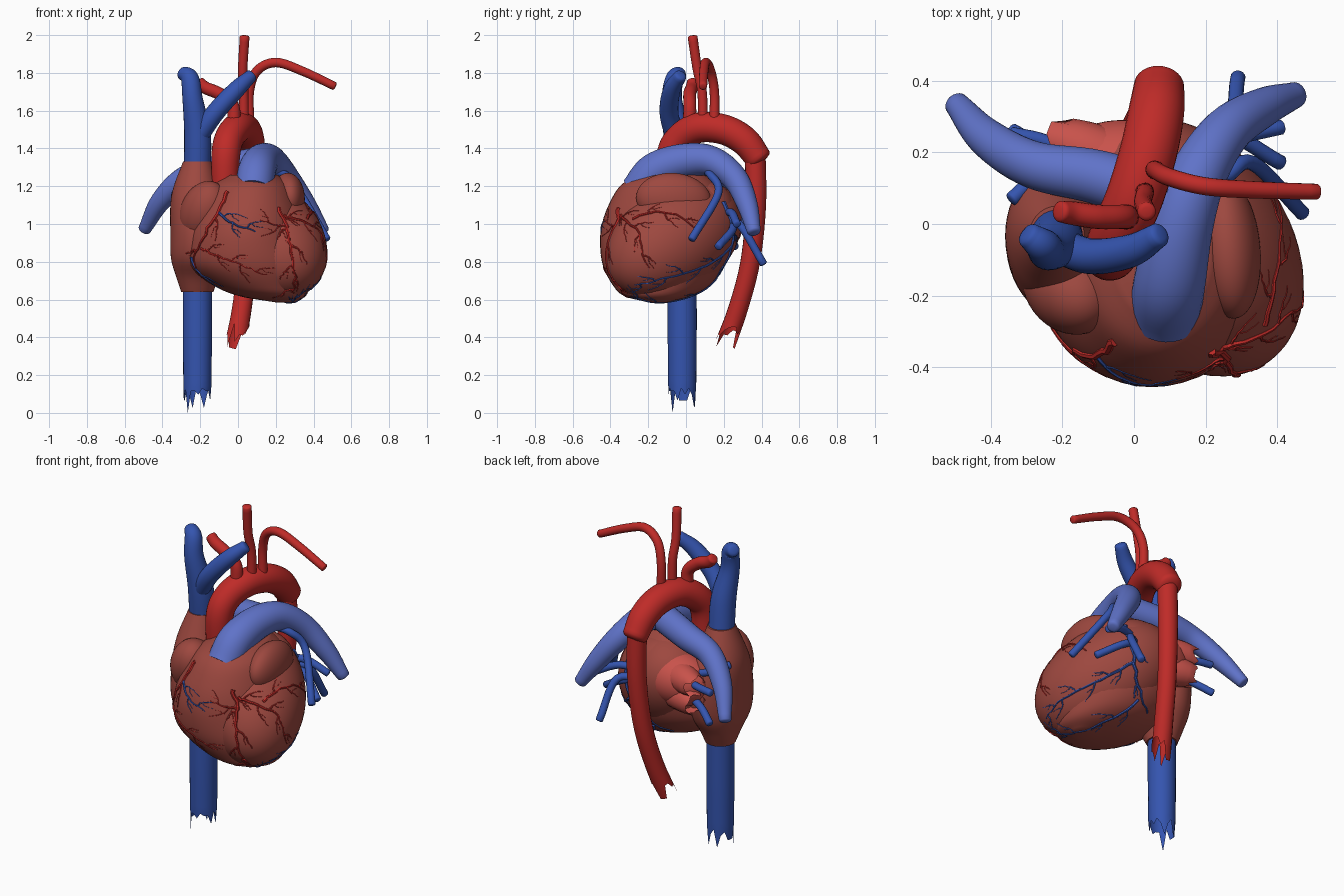
import bpy, bmesh, math, random
from mathutils import Vector, Matrix
from mathutils.bvhtree import BVHTree

if "Cube" in bpy.data.objects:
    bpy.data.objects.remove(bpy.data.objects["Cube"])

random.seed(4)

def material(name, rgb):
    m = bpy.data.materials.new(name)
    m.diffuse_color = (*rgb, 1)
    m.use_nodes = True
    m.node_tree.nodes["Principled BSDF"].inputs["Base Color"].default_value = m.diffuse_color
    return m

MUSCLE = material("muscle", (0.34, 0.065, 0.05))
PINK = material("atrium_red", (0.58, 0.085, 0.07))
RED = material("artery_red", (0.52, 0.024, 0.021))
BLUE = material("vein_blue", (0.035, 0.09, 0.43))
PALE = material("pulmonary_blue", (0.115, 0.17, 0.58))

def finish(name, bm, mat, angle=50):
    bmesh.ops.recalc_face_normals(bm, faces=bm.faces)
    me = bpy.data.meshes.new(name)
    bm.to_mesh(me)
    bm.free()
    me.materials.append(mat)
    ob = bpy.data.objects.new(name, me)
    bpy.context.collection.objects.link(ob)
    bpy.context.view_layer.objects.active = ob
    ob.select_set(True)
    bpy.ops.object.shade_smooth_by_angle(angle=math.radians(angle))
    ob.select_set(False)
    return ob

def spline(pts, n):
    """Smooth curve through points of any dimension."""
    p = [Vector(q) for q in pts]
    p = [2 * p[0] - p[1]] + p + [2 * p[-1] - p[-2]]
    out = []
    for i in range(1, len(p) - 2):
        a, b, c, d = p[i - 1:i + 3]
        for k in range(n):
            t = k / n
            out.append(0.5 * (2 * b + (c - a) * t + (2 * a - 5 * b + 4 * c - d) * t * t
                              + (3 * b - a - 3 * c + d) * t ** 3))
    return out + [p[-2]]

def bridge(bm, rings, cap_start=True, cap_end=True):
    for a, b in zip(rings, rings[1:]):
        for i in range(len(a)):
            j = (i + 1) % len(a)
            bm.faces.new((a[i], a[j], b[j], b[i]))
    if cap_start:
        bm.faces.new(rings[0][::-1])
    if cap_end:
        bm.faces.new(rings[-1])

def sweep(bm, pts, radii, sides, torn=0):
    """Tube along a path; torn gives the far end a ragged open edge."""
    rings, u = [], None
    for i, p in enumerate(pts):
        t = (pts[min(i + 1, len(pts) - 1)] - pts[max(i - 1, 0)]).normalized()
        u = t.orthogonal() if u is None else u - t * u.dot(t)
        u.normalize()
        v = t.cross(u)
        ring = []
        for k in range(sides):
            a = math.tau * k / sides
            q = p + (u * math.cos(a) + v * math.sin(a)) * radii[i]
            if torn and i == len(pts) - 1 and k:  # the first tooth keeps full length
                q -= t * torn * random.choice((.2, .5, .75, .9, 1))
            ring.append(bm.verts.new(q))
        rings.append(ring)
    bridge(bm, rings, cap_end=not torn)

def vessel(name, pts, mat, sides=24, torn=0):
    """pts are (x, y, z, radius)."""
    s = spline(pts, 7)
    if torn:  # leave one long last segment for the ragged teeth
        end = s[-1].copy()
        s = [q for q in s if (Vector(q[:3]) - Vector(end[:3])).length > torn * 1.05] + [end]
    path, rad = [Vector(q[:3]) for q in s], [q[3] for q in s]
    if not torn:  # rounded tip
        t = (path[-1] - path[-2]).normalized()
        r = rad[-1]
        path += [path[-1] + t * r * 0.2, path[-1] + t * r * 0.32]
        rad += [r * 0.85, r * 0.5]
    bm = bmesh.new()
    sweep(bm, path, rad, sides, torn)
    return finish(name, bm, mat)

def loft(name, rows, mat, sides=48):
    """Stack of ellipses given as (z, cx, cy, rx, ry)."""
    bm = bmesh.new()
    rings = [[bm.verts.new((cx + rx * math.cos(math.tau * k / sides),
                            cy + ry * math.sin(math.tau * k / sides), z)) for k in range(sides)]
             for z, cx, cy, rx, ry in spline(rows, 5)]
    bridge(bm, rings)
    return finish(name, bm, mat)

def blob(name, centre, radii, axis, mat):
    """Ellipsoid whose long z axis points along axis."""
    bm = bmesh.new()
    rot = Vector(axis).to_track_quat('Z', 'Y').to_matrix().to_4x4()
    bmesh.ops.create_uvsphere(bm, u_segments=48, v_segments=28, radius=1,
                              matrix=Matrix.Translation(centre) @ rot @ Matrix.Diagonal((*radii, 1)))
    return finish(name, bm, mat)

# Heart muscle
body = [
    loft("right_ventricle", [(.585, .25, -.15, .05, .05), (.62, .18, -.15, .18, .18),
         (.68, .12, -.13, .26, .26), (.78, .07, -.12, .33, .32), (.9, .05, -.11, .32, .345),
         (1.0, .05, -.1, .3, .345), (1.1, .06, -.09, .265, .32), (1.2, .07, -.09, .21, .26),
         (1.26, .08, -.08, .13, .18)], MUSCLE),
    blob("left_ventricle", (.15, -.065, .92), (.285, .285, .42), (.5, -.72, -.5), MUSCLE),
    loft("right_atrium", [(1.33, -.215, -.03, .076, .08), (1.2, -.22, -.03, .12, .14),
         (1.1, -.21, -.03, .148, .19), (.95, -.2, -.04, .158, .22), (.82, -.205, -.04, .15, .2),
         (.72, -.215, -.025, .112, .13), (.64, -.215, -.02, .085, .085)], MUSCLE),
    blob("right_auricle", (-.18, -.17, 1.06), (.125, .13, .18), (.3, -.4, .8), MUSCLE),
    blob("left_auricle", (.262, -.065, 1.13), (.09, .14, .2), (.1, -1, .1), MUSCLE),
    blob("left_atrium", (-.03, .13, 1.03), (.16, .155, .22), (1, 0, .05), PINK),
    blob("left_atrium_wall", (.08, .1, 1.06), (.165, .17, .2), (1, 0, .1), MUSCLE),
]
for i, (z, y) in enumerate([(1.07, .245), (.96, .24)]):
    vessel(f"pulmonary_vein_stump_{i}", [(-.06, .17, z, .09), (-.15, .21, z, .08),
           (-.25, y, z - .01, .06)], PINK, 18, .05)

# Great veins
vessel("inferior_vena_cava", [(-.215, -.02, .68, .077), (-.215, -.02, .4, .077),
       (-.215, -.02, .2, .075), (-.215, -.02, 0, .072)], BLUE, 22, .13)
vessel("superior_vena_cava", [(-.215, -.03, 1.3, .072), (-.215, -.05, 1.48, .07),
       (-.24, -.075, 1.66, .054), (-.255, -.06, 1.77, .048), (-.295, -.03, 1.8, .035)], BLUE)
vessel("left_brachiocephalic_vein", [(-.21, -.06, 1.46, .05), (-.12, -.09, 1.59, .05),
       (-.01, -.075, 1.71, .046), (.07, -.03, 1.785, .034)], BLUE)

# Aorta and its branches
vessel("aortic_arch", [(-.07, -.08, 1.15, .07), (-.065, -.08, 1.36, .076), (-.045, -.03, 1.455, .078),
       (0, .07, 1.51, .08), (.04, .2, 1.5, .08), (.062, .31, 1.44, .078), (.07, .385, 1.345, .07)], RED, 28)
vessel("descending_aorta", [(.07, .365, 1.4, .056), (.068, .37, 1.1, .054), (.05, .34, .8, .052),
       (.02, .275, .55, .052), (-.02, .195, .33, .055)], RED, 18, .15)
vessel("brachiocephalic_artery", [(-.02, .02, 1.53, .036), (-.03, .02, 1.63, .034),
       (-.1, .02, 1.69, .034), (-.17, .03, 1.72, .033), (-.205, .035, 1.75, .03)], RED, 18)
vessel("left_carotid_artery", [(.03, .09, 1.53, .027), (.03, .085, 1.7, .025),
       (.025, .06, 1.82, .025), (.035, .035, 1.99, .026)], RED, 18)
vessel("left_subclavian_artery", [(.06, .15, 1.53, .027), (.06, .15, 1.7, .025), (.1, .13, 1.81, .025),
       (.2, .105, 1.855, .025), (.34, .095, 1.81, .024), (.51, .09, 1.73, .022)], RED, 18)

# Pulmonary arteries
vessel("pulmonary_trunk", [(.085, -.25, 1.17, .1), (.1, -.16, 1.28, .1), (.13, 0, 1.335, .092),
       (.18, .14, 1.33, .08), (.26, .26, 1.24, .068), (.36, .325, 1.1, .055),
       (.45, .36, .96, .036)], PALE, 28)
vessel("right_pulmonary_artery", [(.12, .06, 1.33, .08), (-.1, .13, 1.29, .076), (-.28, .165, 1.24, .066),
       (-.41, .24, 1.12, .054), (-.495, .335, .97, .034)], PALE, 28)

# Small lung vessels on both sides
for i, pts in enumerate([
        [(.13, .1, 1.28), (.25, .13, 1.26), (.33, .17, 1.16), (.47, .03, .92)],
        [(.1, .18, 1.02), (.25, .25, .98), (.41, .17, .88)],
        [(.1, .2, .98), (.26, .28, 1.0), (.29, .41, .79)],
        [(.15, .2, 1.05), (.28, .24, 1.06), (.41, .27, 1.0)],
        [(-.12, .15, 1.08), (-.25, .14, 1.12), (-.34, .07, 1.16)],
        [(-.15, .18, 1.05), (-.25, .23, 1.06), (-.34, .25, 1.06)],
        [(-.15, .17, .96), (-.25, .21, .93), (-.34, .26, .88)]]):
    vessel(f"lung_vessel_{i}", [(*p, .021) for p in pts], BLUE, 14)

# Coronary vessels draped over the muscle
verts, polys = [], []
for ob in body:
    off = len(verts)
    verts += [v.co.copy() for v in ob.data.vertices]
    polys += [[off + k for k in p.vertices] for p in ob.data.polygons]
tree = BVHTree.FromPolygons(verts, polys)
CORE = Vector((.1, -.08, .93))

def drape(p):
    d = (p - CORE).normalized()
    hit = tree.ray_cast(CORE + d * 1.5, -d)
    return hit[0] if hit[0] else p

def coronary(bm, pts, r, twigs, depth=2, side=1):
    jitter = r * 0.7
    path = [drape(p + Vector([random.uniform(-jitter, jitter) for _ in range(3)]))
            for p in spline(pts, 5)]
    n = len(path)
    sweep(bm, path, [r * (1 - 0.65 * i / (n - 1)) for i in range(n)], 7)
    if depth == 0:
        return
    for k in range(twigs):
        i = min(n - 2, int((k + 1) * n / (twigs + 1)))
        p, t = path[i], (path[i + 1] - path[i - 1]).normalized()
        s = (p - CORE).normalized().cross(t) * side
        side = -side
        size = random.uniform(.07, .13) * (1 if depth == 2 else .5)
        mid = p + (s * .7 + t * .45) * size * .5
        coronary(bm, [p, mid, p + (s * .7 + t * .9) * size], r * .55, 1, depth - 1, side)

arteries = [
    ([(.22, -.38, 1.1), (.27, -.4, 1.0), (.27, -.4, .85), (.3, -.38, .7), (.3, -.33, .62)], .012, 6),
    ([(.25, -.37, 1.05), (.36, -.33, 1.02), (.44, -.25, .95), (.46, -.2, .76)], .009, 5),
    ([(.38, -.3, 1.03), (.42, -.2, 1.08), (.44, -.05, 1.06), (.42, .08, .95)], .009, 3),
    ([(-.06, -.32, 1.17), (-.09, -.36, 1.08), (-.17, -.35, .95), (-.24, -.28, .82), (-.2, -.2, .7)], .013, 2),
    ([(-.2, -.33, .87), (-.1, -.4, .83), (.02, -.42, .79), (.15, -.4, .74)], .008, 5),
    ([(.26, -.4, 1.0), (.2, -.43, 1.0), (.12, -.45, 1.03)], .007, 2),
]
veins = [
    ([(.24, .2, 1.12), (.22, .25, .95), (.14, .2, .78), (0, .13, .66)], .014, 2),
    ([(.2, .25, .88), (.36, .14, .76), (.45, -.1, .7), (.42, -.28, .66)], .009, 7),
    ([(.1, .18, .7), (.2, .02, .6), (.3, -.2, .58), (.33, -.3, .6)], .009, 6),
    ([(-.1, -.36, 1.06), (-.02, -.42, 1.0), (.1, -.45, .96)], .008, 3),
    ([(-.26, -.26, .82), (-.2, -.24, .72), (-.1, -.2, .66)], .01, 1),
]
for name, group, mat in (("coronary_arteries", arteries, RED), ("coronary_veins", veins, BLUE)):
    bm = bmesh.new()
    for pts, r, twigs in group:
        coronary(bm, [Vector(p) for p in pts], r, twigs)
    finish(name, bm, mat)
